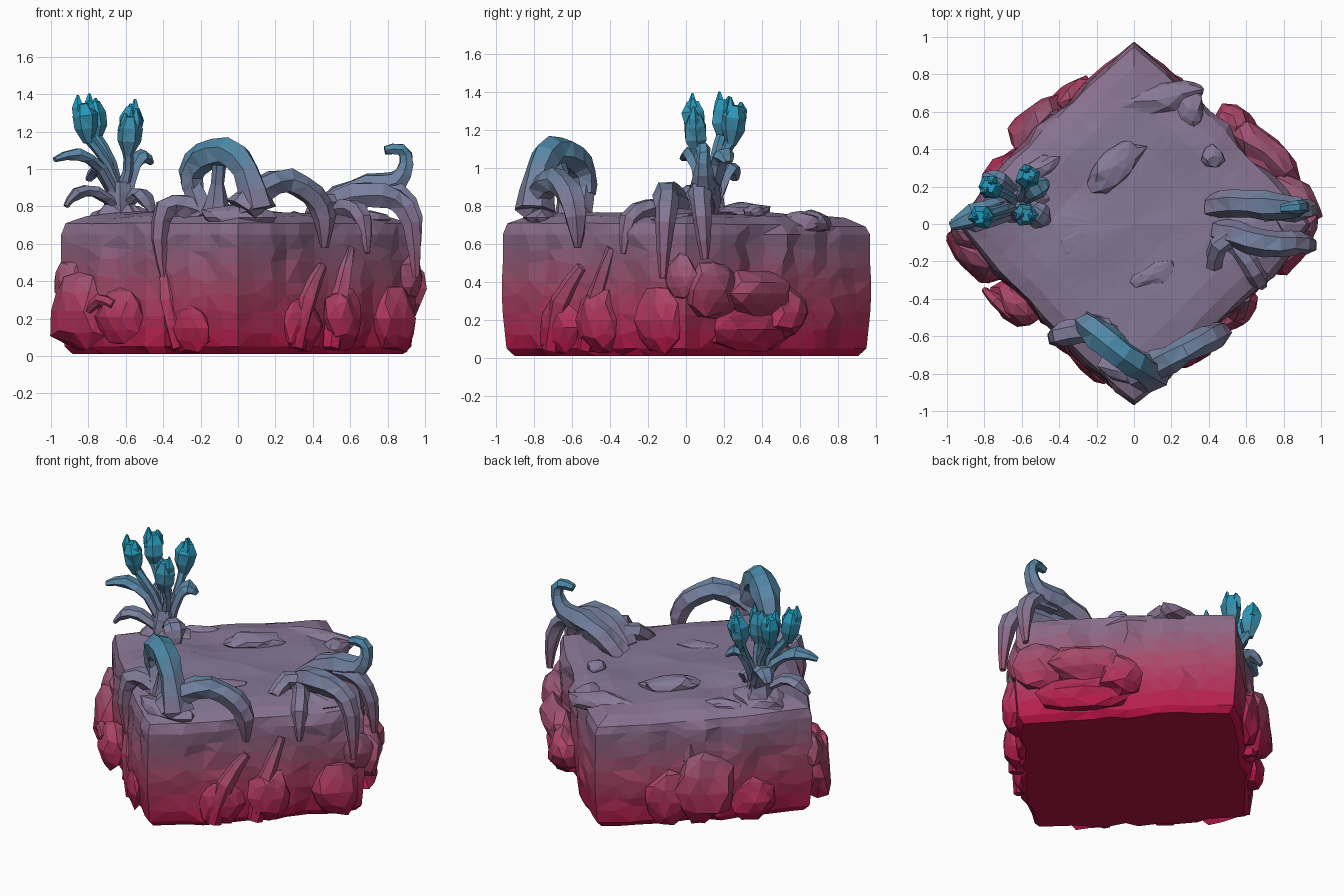
import bpy, bmesh, math, random
from mathutils import Vector, Matrix, noise

random.seed(4)
# colour ramp by height (crimson soil to teal buds)
RAMP = [(0.0, (185, 22, 70)), (0.15, (176, 45, 86)), (0.35, (167, 74, 104)), (0.6, (138, 102, 130)),
        (0.8, (132, 122, 152)), (1.0, (104, 130, 160)), (1.2, (65, 138, 168)), (1.4, (30, 160, 195))]
BANDS = 36
MATS = []
for b in range(BANDS):
    z = 1.42 * (b + 0.5) / BANDS
    m = bpy.data.materials.new("height_tint_%02d" % b)
    for (z0, c0), (z1, c1) in zip(RAMP, RAMP[1:]):
        if z0 <= z <= z1 or z > 1.4:
            f = min(1, (z - z0) / (z1 - z0))
            m.diffuse_color = [((p + (q - p) * f) / 255) ** 2.2 for p, q in zip(c0, c1)] + [1]
    MATS.append(m)


def finish(bm, name):
    bmesh.ops.triangulate(bm, faces=[f for f in bm.faces if len(f.verts) > 3])
    bmesh.ops.recalc_face_normals(bm, faces=bm.faces[:])
    me = bpy.data.meshes.new(name)
    for m in MATS:
        me.materials.append(m)
    for f in bm.faces:
        z = f.calc_center_median().z
        f.material_index = max(0, min(BANDS - 1, int(z / 1.42 * BANDS)))
    bm.to_mesh(me)
    bm.free()
    ob = bpy.data.objects.new(name, me)
    bpy.context.collection.objects.link(ob)
    return ob


def loft(bm, rings):
    for a, b in zip(rings, rings[1:]):
        for i in range(len(a)):
            j = (i + 1) % len(a)
            bm.faces.new((a[i], a[j], b[j], b[i]))


def tube(name, pts, radii, flat=1.0, sides=6, step=2, rough=0.14):
    """Tapered organic tube through pts; flat < 1 squashes it into a leaf."""
    P = [Vector(p) for p in pts]
    n, path = len(P), []
    for i in range(n - 1):
        a, b, c, d = P[max(i - 1, 0)], P[i], P[i + 1], P[min(i + 2, n - 1)]
        for s in range(step):
            t = s / step
            q = 0.5 * (2 * b + (c - a) * t + (2 * a - 5 * b + 4 * c - d) * t * t + (3 * b - a - 3 * c + d) * t ** 3)
            path.append((q, radii[i] + (radii[i + 1] - radii[i]) * t))
    path.append((P[-1], radii[-1]))
    bm, rings, side = bmesh.new(), [], None
    for i, (q, r) in enumerate(path):
        tan = (path[min(i + 1, len(path) - 1)][0] - path[max(i - 1, 0)][0]).normalized()
        if side is None:
            side = tan.cross(Vector((0, 0, 1)))
            if side.length < 0.1:
                side = Vector((1, 0, 0))
        side = (side - tan * side.dot(tan)).normalized()
        up = side.cross(tan)
        ring = []
        for k in range(sides):
            a, w = math.tau * k / sides, r * random.uniform(1 - rough, 1 + rough)
            ring.append(bm.verts.new(q + side * w * math.cos(a) + up * w * flat * math.sin(a)))
        rings.append(ring)
    loft(bm, rings)
    bm.faces.new(rings[0])
    bm.faces.new(rings[-1])
    return finish(bm, name)


def rock(name, x, y, z, along, thick, high, angle=None):
    """Rough boulder lying along the nearest wall of the diamond."""
    bm = bmesh.new()
    bmesh.ops.create_icosphere(bm, subdivisions=2, radius=1)
    for v in bm.verts:
        v.co *= 1 + 0.35 * noise.noise(v.co * 1.8 + Vector((x * 9, y * 9, z * 9)))
    if angle is None:
        angle = -45 if x * y > 0 else 45
    bm.transform(Matrix.Translation((x, y, z)) @ Matrix.Rotation(math.radians(angle), 4, 'Z')
                 @ Matrix.Diagonal((along, thick, high, 1)))
    for v in bm.verts:
        v.co.z = max(v.co.z, 0.02)
    return finish(bm, name)


# diamond ground block: ribbed walls, gently domed top
CORNERS = [Vector(c) for c in ((0.95, 0, 0), (0, 0.975, 0), (-0.95, 0, 0), (0, -0.97, 0))]
SEG = 12


def ground_ring(bm, scale, z, top):
    ring = []
    for k in range(4):
        a, b = CORNERS[k], CORNERS[(k + 1) % 4]
        out = (a + b).normalized()
        for i in range(SEG):
            t = i / SEG
            rib = noise.noise(Vector((k * 7 + t * 9, z * 1.5, 3.3)))
            bulge = min(1, 4 * t * (1 - t) * 1.3) * (0.032 + 0.055 * rib * (0.3 if top else 1))
            p = (a.lerp(b, t) + out * bulge) * scale
            if not top and i:
                p += (b - a).normalized() * random.uniform(-0.025, 0.025)
                p += out * random.uniform(-0.007, 0.007)
            p.z = z + (random.uniform(-0.025, 0.025) if i and 0.1 < z < 0.64 else 0)
            if top:
                dome = min(1, (1 - scale) * 5)
                p.z += dome * (0.065 + 0.03 * noise.noise(Vector((p.x * 3, p.y * 3, 1)))) - 0.02 * max(0, p.y)
            ring.append(bm.verts.new(p))
    return ring


bm = bmesh.new()
levels = [(0.93, 0.01), (0.975, 0.05), (0.985, 0.14), (0.995, 0.23), (1.0, 0.32), (1.0, 0.41),
          (0.995, 0.5), (0.995, 0.58), (0.995, 0.65)]
rings = [ground_ring(bm, s, z, False) for s, z in levels]
rings += [ground_ring(bm, s, 0.70, True) for s in (0.97, 0.86, 0.7, 0.48, 0.25)]
loft(bm, rings)
bm.faces.new(rings[0])
cap = bm.verts.new((0, 0, 0.77))
for i in range(4 * SEG):
    bm.faces.new((rings[-1][i], rings[-1][(i + 1) % (4 * SEG)], cap))
finish(bm, "ground_block")

# boulders bulging out of the walls
for i, r in enumerate([
        (0.70, 0.38, 0.34, 0.25, 0.10, 0.12), (0.55, 0.52, 0.24, 0.14, 0.10, 0.14), (0.87, 0.14, 0.36, 0.17, 0.09, 0.15),
        (0.68, 0.35, 0.15, 0.29, 0.08, 0.12), (-0.51, 0.53, 0.26, 0.19, 0.11, 0.23), (-0.34, 0.67, 0.2, 0.14, 0.08, 0.18),
        (-0.70, 0.29, 0.15, 0.15, 0.07, 0.14), (-0.85, -0.16, 0.24, 0.19, 0.10, 0.21), (-0.63, -0.43, 0.21, 0.15, 0.10, 0.15),
        (-0.90, -0.05, 0.40, 0.1, 0.07, 0.11), (-0.25, -0.74, 0.15, 0.15, 0.05, 0.14), (0.56, -0.46, 0.2, 0.13, 0.08, 0.17),
        (0.33, -0.66, 0.16, 0.14, 0.07, 0.15), (0.83, -0.14, 0.2, 0.15, 0.09, 0.19), (0.91, -0.03, 0.43, 0.1, 0.06, 0.12)]):
    rock("wall_boulder_%d" % i, *r)

# low mounds and stones on the top surface
for i, r in enumerate([(-0.1, 0.31, 0.77, 0.19, 0.09, 0.05, 40), (0.12, 0.66, 0.71, 0.28, 0.08, 0.07, 14),
                       (0.3, 0.61, 0.71, 0.08, 0.11, 0.06, 0), (0.42, 0.36, 0.77, 0.06, 0.06, 0.04, 0),
                       (-0.3, -0.1, 0.75, 0.16, 0.09, 0.03, 20), (0.1, -0.27, 0.75, 0.14, 0.06, 0.03, 20),
                       (-0.5, 0.3, 0.72, 0.14, 0.06, 0.05, 30), (0.0, -0.76, 0.74, 0.2, 0.09, 0.07, 0),
                       (-0.63, 0.11, 0.73, 0.18, 0.13, 0.08, 10), (0.62, -0.05, 0.73, 0.2, 0.14, 0.06, 0)]):
    rock("top_mound_%d" % i, *r)

# arching roots along the front corner
tube("front_root_arch", [(-0.23, -0.53, 0.86), (-0.25, -0.54, 0.97), (-0.18, -0.6, 1.06), (-0.06, -0.7, 1.09), (0.04, -0.77, 0.99), (0.1, -0.8, 0.78)],
     [0.05, 0.075, 0.085, 0.08, 0.075, 0.1])
tube("front_root_prop", [(-0.1, -0.68, 1.08), (-0.11, -0.64, 0.92), (-0.12, -0.62, 0.75)], [0.035, 0.04, 0.08])
tube("front_root_base", [(-0.26, -0.54, 0.95), (-0.22, -0.55, 0.85), (-0.18, -0.58, 0.74)], [0.05, 0.06, 0.09])
tube("front_root_second_arch", [(0.02, -0.8, 0.78), (0.12, -0.76, 0.89), (0.27, -0.68, 0.94), (0.4, -0.61, 0.86), (0.46, -0.58, 0.74), (0.46, -0.57, 0.58)],
     [0.1, 0.08, 0.065, 0.07, 0.06, 0.02])
tube("front_root_left_leg", [(-0.14, -0.57, 0.75), (-0.28, -0.57, 0.8), (-0.39, -0.59, 0.79), (-0.42, -0.61, 0.62), (-0.4, -0.62, 0.42)],
     [0.07, 0.07, 0.06, 0.045, 0.015])

# right corner roots with the curled tip
tube("right_root_curl", [(0.42, 0.1, 0.74), (0.54, 0.11, 0.85), (0.7, 0.1, 0.9), (0.85, 0.09, 0.93), (0.9, 0.09, 1.03), (0.875, 0.09, 1.105), (0.785, 0.08, 1.1)],
     [0.07, 0.07, 0.075, 0.065, 0.04, 0.035, 0.025])
tube("right_root_back_leg", [(0.7, 0.08, 0.88), (0.86, 0.07, 0.87), (0.94, 0.08, 0.74), (0.95, 0.1, 0.52)], [0.065, 0.06, 0.05, 0.02])
tube("right_root_front_leg", [(0.46, -0.04, 0.74), (0.55, -0.06, 0.83), (0.7, -0.1, 0.86), (0.84, -0.1, 0.84), (0.93, -0.11, 0.71), (0.95, -0.12, 0.42)],
     [0.07, 0.075, 0.075, 0.065, 0.05, 0.02])
tube("right_root_inner", [(0.58, -0.03, 0.82), (0.45, -0.12, 0.82), (0.43, -0.22, 0.74)], [0.05, 0.05, 0.045])
tube("right_root_side", [(0.54, -0.1, 0.78), (0.61, -0.2, 0.79), (0.67, -0.3, 0.73), (0.69, -0.33, 0.55)], [0.05, 0.055, 0.05, 0.015])

# roots clinging to the walls
for i, (pts, r) in enumerate([
        ([(0.45, -0.55, 0.48), (0.36, -0.66, 0.3), (0.31, -0.71, 0.04)], 0.055),
        ([(0.6, -0.39, 0.58), (0.54, -0.47, 0.32), (0.5, -0.53, 0.04)], 0.055),
        ([(-0.39, -0.58, 0.5), (-0.36, -0.63, 0.3), (-0.31, -0.68, 0.04)], 0.055),
        ([(-0.42, 0.56, 0.55), (-0.43, 0.58, 0.3), (-0.47, 0.54, 0.04)], 0.06),
        ([(-0.8, -0.35, 0.24), (-0.74, -0.41, 0.3), (-0.66, -0.49, 0.27)], 0.035)]):
    tube("wall_root_%d" % i, pts, [r * 0.5, r, r * 0.9])

# plant clump: trunk, drooping leaves
tube("plant_base", [(-0.62, 0.11, 0.72), (-0.63, 0.11, 0.81), (-0.63, 0.11, 0.93)], [0.14, 0.09, 0.06])
LEAVES = [[(-0.64, 0.1, 0.82), (-0.73, 0.08, 1.0), (-0.86, 0.04, 1.08), (-0.98, -0.01, 1.05)],
          [(-0.65, 0.08, 0.8), (-0.76, 0.04, 0.88), (-0.86, 0.02, 0.87), (-0.92, 0.0, 0.8)],
          [(-0.6, 0.13, 0.84), (-0.56, 0.17, 1.02), (-0.51, 0.2, 1.07), (-0.46, 0.22, 1.03)],
          [(-0.6, 0.1, 0.8), (-0.54, 0.07, 0.87), (-0.49, 0.03, 0.84), (-0.46, 0.01, 0.77)],
          [(-0.64, 0.14, 0.82), (-0.7, 0.2, 0.96), (-0.75, 0.23, 1.0), (-0.8, 0.26, 0.94)]]
for i, pts in enumerate(LEAVES):
    tube("leaf_%d" % i, pts, [0.05, 0.06, 0.065, 0.025], flat=0.55)

# stems topped by plump pointed buds
for i, (x, y, z) in enumerate([(-0.80, 0.05, 1.17), (-0.76, 0.19, 1.18), (-0.58, 0.24, 1.15), (-0.59, 0.06, 1.1)]):
    base, tip = Vector((-0.63, 0.11, 0.84)), Vector((x, y, z))
    mid = base.lerp(tip, 0.5) + Vector((0.02, 0, 0.02))
    tube("stem_%d" % i, [base, mid, tip], [0.035, 0.027, 0.03])
    lean = Vector((x + 0.67, y - 0.13, 0)) * 0.2
    tube("bud_%d" % i, [tip - Vector((0, 0, 0.03)), tip + Vector((0, 0, 0.05)) + lean * 0.3,
                        tip + Vector((0, 0, 0.12)) + lean * 0.7, tip + Vector((0, 0, 0.18)) + lean],
         [0.025, 0.06, 0.066, 0.035], step=1)
    for k in range(2):
        d = Vector((math.cos(math.pi * k + i), math.sin(math.pi * k + i), 0)) * 0.03
        tube("bud_tip_%d_%d" % (i, k), [tip + d + Vector((0, 0, 0.1)) + lean * 0.6, tip + d + Vector((0, 0, 0.16)) + lean,
                                        tip + d + Vector((0, 0, 0.2 + 0.025 * k)) + lean],
             [0.034, 0.03, 0.006], sides=5, step=1)
